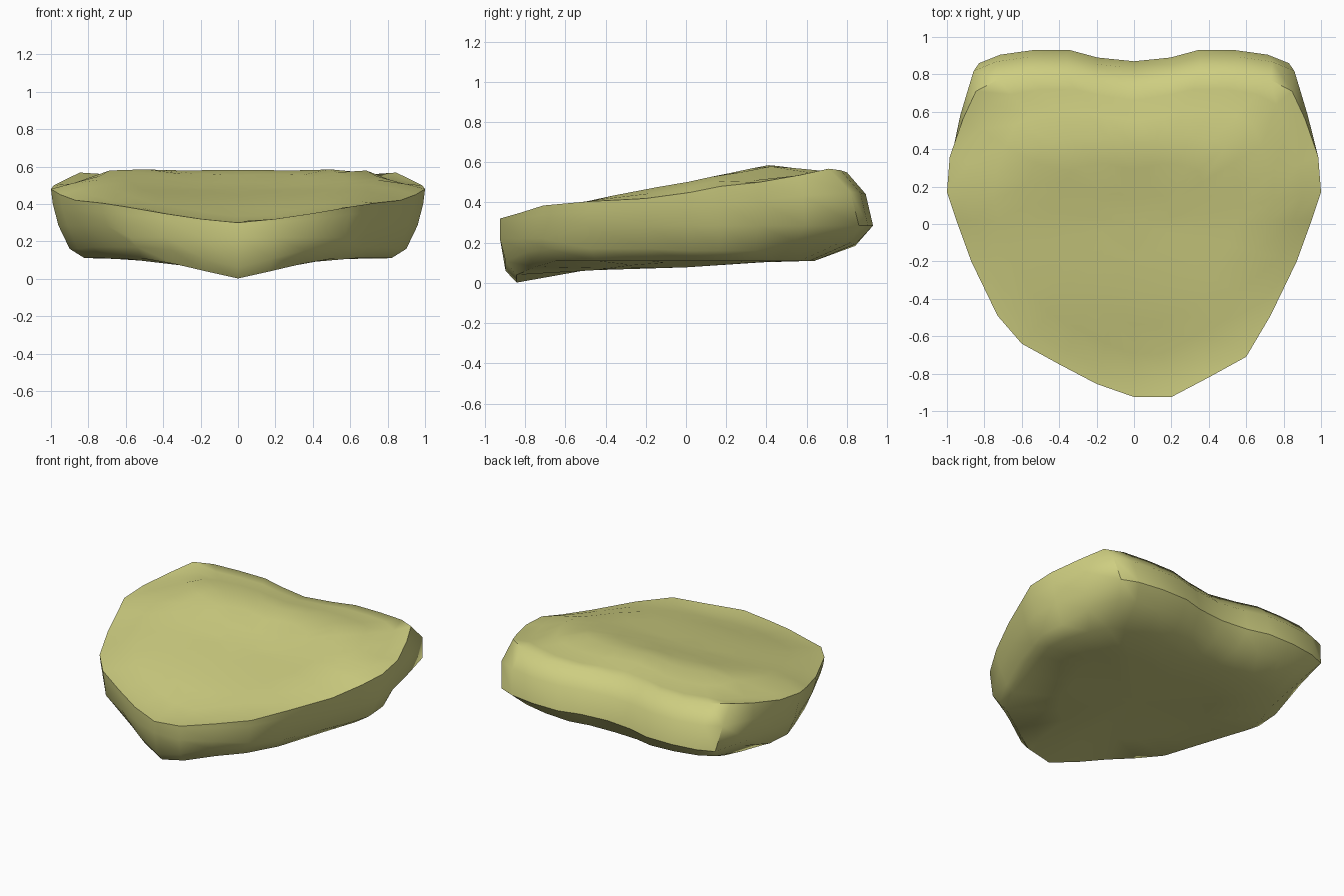
import bpy
import bmesh
from math import radians

cube = bpy.data.objects.get("Cube")
if cube:
    bpy.data.objects.remove(cube, do_unlink=True)

# Half rim from front tip to back notch: x, y, z, backward bulge of the wall
RIM = [
    (0, -.925, .30, 0), (.2, -.89, .32, 0), (.4, -.785, .35, 0),
    (.6, -.675, .385, 0), (.73, -.49, .405, 0), (.87, -.2, .42, 0),
    (.95, .02, .45, 0), (1, .17, .48, 0), (.985, .36, .5, 0),
    (.915, .56, .535, .03), (.845, .71, .568, .15), (.73, .77, .56, .135),
    (.55, .8, .55, .13), (.35, .8, .55, .13), (.2, .765, .545, .125),
    (0, .735, .54, .135),
]
CREST = [(-.92, .3), (-.6, .39), (-.3, .45), (0, .5), (.4, .588), (.75, .545)]
DISH = [(-.9, 0), (-.7, .03), (-.4, .02), (.2, .02), (.45, 0)]
KEEL = [(-.85, 0), (-.57, .06), (.08, .08), (.3, .1), (.6, .11)]


def interpolate(table, value):
    if value <= table[0][0]:
        return table[0][1]
    for (a, low), (b, high) in zip(table, table[1:]):
        if value <= b:
            return low + (high - low) * (value - a) / (b - a)
    return table[-1][1]


def clamp(value):
    return max(0, min(1, value))


def skewed(station, side):
    """Place a station on one side; the front edge is a little uneven."""
    x, y, z, bulge = station
    if 0 < x < .65 and y < -.6:
        y -= .035 * side
    return x * side, y, z, bulge


def underside(x, y):
    return max(.11 * min(1, abs(x) / .47), interpolate(KEEL, y))


def topside(x, y):
    # Shallow dish in the front half, and a valley beside the rear ridge
    dish = interpolate(DISH, y) * clamp(1 - (x / .6) ** 2)
    valley = .4 * clamp(abs(x) - .67) * clamp((y - .2) / .2)
    return interpolate(CREST, y) - dish - valley


# Ring builders, from the middle of the top to the middle of the base
def top_ring(scale, blend):
    def place(x, y, z, bulge):
        px, py = x * scale, y * scale
        return px, py, z + (topside(px, py) - z) * blend
    return place


def rim_ring(x, y, z, bulge):
    return x, y, z


def upper_wall(x, y, z, bulge):
    return x * (1.015 if bulge else .99), y + bulge * .72, z + (.28 - z) * .4


def middle_wall(x, y, z, bulge):
    level = .22 if y < -.6 else .285
    return x * (.98 if bulge else .96), y + bulge, level


def lower_wall(x, y, z, bulge):
    if bulge:
        return x * .91, y * .93 + bulge * .75, .17 + .04 * abs(x)
    if y > 0:
        return x * .9, y * .95, .16
    return x * .9, y * .97, underside(x, y) + .06


def base_ring(scale):
    def place(x, y, z, bulge):
        px = x * (.86 if y < -.3 else .82) * scale
        py = y * (.8 if y > 0 else .91) * scale
        return px, py, underside(px, py)
    return place


stations = [skewed(s, 1) for s in RIM]
stations += [skewed(s, -1) for s in reversed(RIM[1:-1])]
builders = [
    top_ring(.2, 1), top_ring(.4, 1), top_ring(.58, 1), top_ring(.75, 1),
    top_ring(.9, .5), rim_ring, upper_wall, middle_wall, lower_wall,
    base_ring(1), base_ring(.6),
]

# Shell: rings joined by quads, closed with a fan at each end
bm = bmesh.new()
rings = [[bm.verts.new(build(*s)) for s in stations] for build in builders]
count = len(stations)
for above, below in zip(rings, rings[1:]):
    for i in range(count):
        j = (i + 1) % count
        bm.faces.new((above[i], below[i], below[j], above[j]))
for ring, height in ((rings[0], topside(0, 0)), (rings[-1], underside(0, 0))):
    centre = bm.verts.new((0, 0, height))
    for i in range(count):
        bm.faces.new((centre, ring[i], ring[(i + 1) % count]))
bmesh.ops.recalc_face_normals(bm, faces=bm.faces)
mesh = bpy.data.meshes.new("shell")
bm.to_mesh(mesh)
bm.free()
shell = bpy.data.objects.new("shell", mesh)
bpy.context.collection.objects.link(shell)

# Colour
colour = (.62, .62, .22, 1)
material = bpy.data.materials.new("pale olive")
material.use_nodes = True
material.diffuse_color = colour
for node in material.node_tree.nodes:
    if node.type == "BSDF_PRINCIPLED":
        node.inputs["Base Color"].default_value = colour
mesh.materials.append(material)

# Smooth surface with a crisp rim
bpy.ops.object.select_all(action="DESELECT")
shell.select_set(True)
bpy.context.view_layer.objects.active = shell
bpy.ops.object.shade_smooth_by_angle(angle=radians(50))
